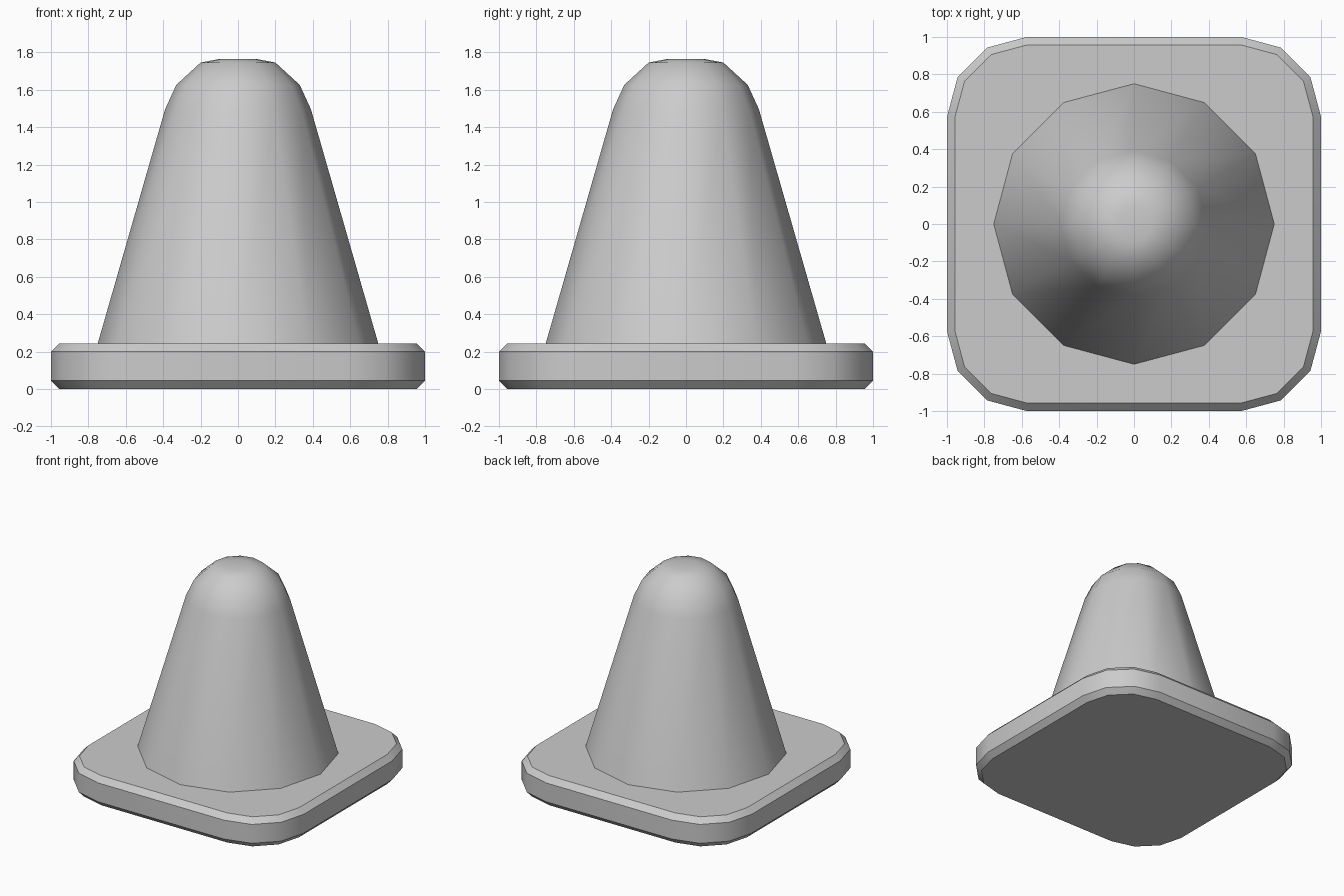
import bpy, bmesh
from math import cos, sin, pi

cube = bpy.data.objects.get("Cube")
if cube:
    bpy.data.objects.remove(cube)

grey = bpy.data.materials.new("plain_grey")
grey.use_nodes = True
colour = (0.6, 0.6, 0.6, 1)
grey.diffuse_color = colour
grey.node_tree.nodes["Principled BSDF"].inputs["Base Color"].default_value = colour


def loft(name, rings, cap_bottom=True):
    """Join stacked rings of points with quads and close the ends."""
    bm = bmesh.new()
    loops = [[bm.verts.new(p) for p in ring] for ring in rings]
    n = len(loops[0])
    for low, high in zip(loops, loops[1:]):
        for i in range(n):
            j = (i + 1) % n
            bm.faces.new((low[i], low[j], high[j], high[i]))
    bm.faces.new(loops[-1])
    if cap_bottom:
        bm.faces.new(loops[0][::-1])
    mesh = bpy.data.meshes.new(name)
    bm.to_mesh(mesh)
    bm.free()
    mesh.materials.append(grey)
    obj = bpy.data.objects.new(name, mesh)
    bpy.context.collection.objects.link(obj)
    bpy.ops.object.select_all(action='DESELECT')
    obj.select_set(True)
    bpy.context.view_layer.objects.active = obj
    bpy.ops.object.shade_smooth_by_angle(angle=pi / 5)
    return obj


def rounded_square(radius, z, centre=0.573):
    """Square outline with a three-segment arc at each corner."""
    points = []
    for quarter in range(4):
        mid = quarter * pi / 2 + pi / 4
        cx = centre if cos(mid) > 0 else -centre
        cy = centre if sin(mid) > 0 else -centre
        for step in range(4):
            a = quarter * pi / 2 + step * pi / 6
            points.append((cx + radius * cos(a), cy + radius * sin(a), z))
    return points


def circle(radius, z, sides=12):
    return [(radius * cos(2 * pi * i / sides), radius * sin(2 * pi * i / sides), z)
            for i in range(sides)]


# Chamfered base slab
slab = [(0.384, 0), (0.427, 0.045), (0.427, 0.2), (0.384, 0.243)]
loft("base_slab", [rounded_square(r, z) for r, z in slab])

# Tapered body with a rounded tip
body = [(0.75, 0.243), (0.39, 1.495), (0.33, 1.626), (0.2, 1.745), (0.095, 1.765)]
loft("cone_body", [circle(r, z) for r, z in body], cap_bottom=False)
